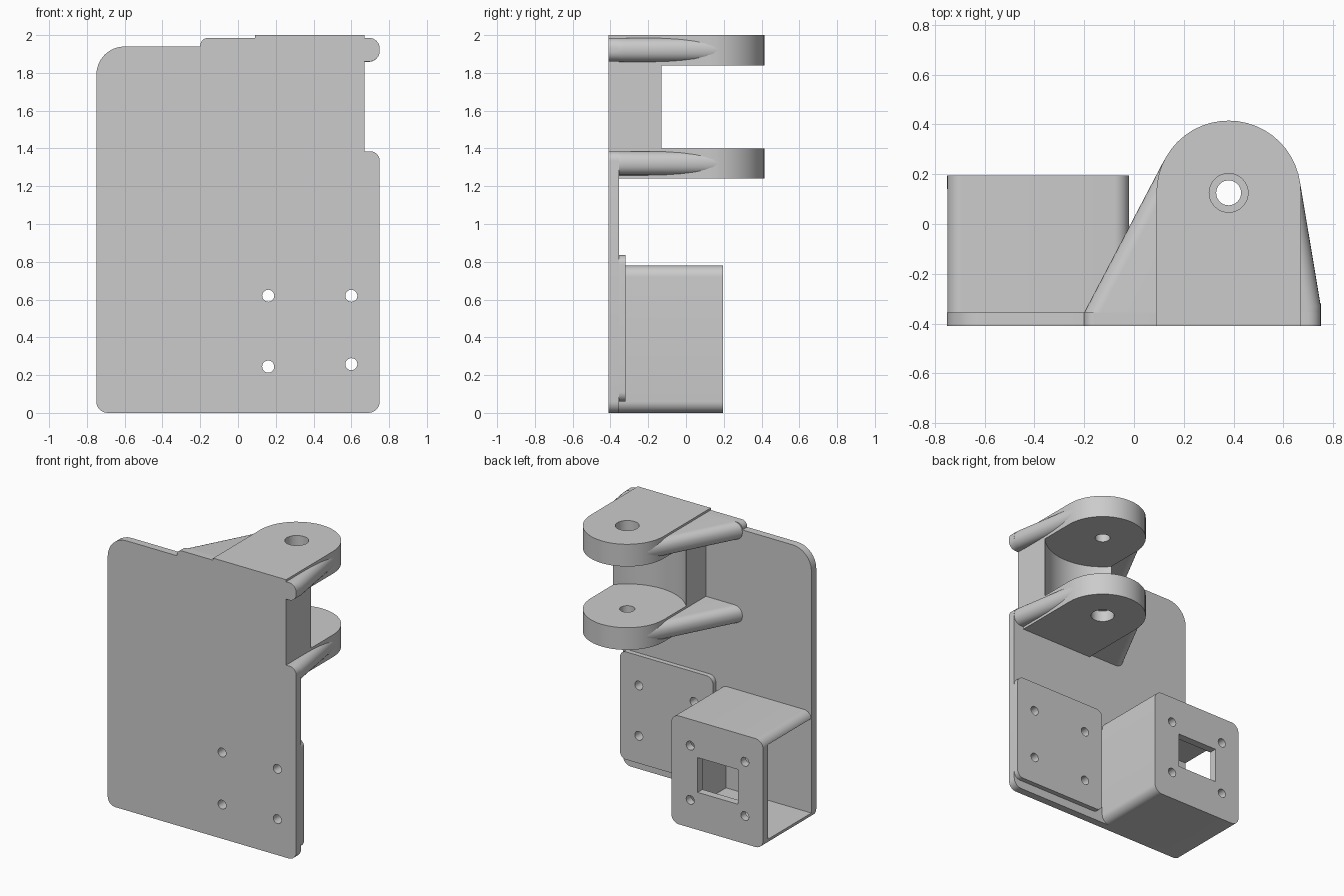
import bpy, bmesh, math
from mathutils import Vector

if "Cube" in bpy.data.objects:
    bpy.data.objects.remove(bpy.data.objects["Cube"])

FRONT, FACE, BACK = -0.41, -0.355, 0.195     # plate front, plate rear, housing rear
HX, HY, HR = 0.38, 0.125, 0.29               # hinge axis and lug radius


def arc(cx, cy, r, a0, a1, n):
    return [(cx + r * math.cos(math.radians(a0 + (a1 - a0) * i / n)),
             cy + r * math.sin(math.radians(a0 + (a1 - a0) * i / n))) for i in range(n + 1)]


def rounded(pts, n=8):
    """Polygon from (u, v[, radius]) corners."""
    out = []
    for i, p in enumerate(pts):
        if len(p) == 2:
            out.append(p)
            continue
        c = Vector(p[:2])
        a = (Vector(pts[i - 1][:2]) - c).normalized()
        b = (Vector(pts[(i + 1) % len(pts)][:2]) - c).normalized()
        ctr = c + (a + b) * p[2]             # right-angle corners
        for k in range(n + 1):
            t = math.pi / 2 * k / n
            out.append(tuple(ctr - b * p[2] * math.cos(t) - a * p[2] * math.sin(t)))
    return out


def rect(u0, v0, u1, v1, r=None):
    c = [(u0, v0), (u1, v0), (u1, v1), (u0, v1)]
    return rounded([p + (r,) for p in c]) if r else c


def prism(name, pts, axis, lo, hi, bevel=None):
    """Extrude a profile along y (profile is x,z) or z (profile is x,y)."""
    bm = bmesh.new()
    place = (lambda p, t: (p[0], t, p[1])) if axis == 'y' else (lambda p, t: (p[0], p[1], t))
    base = bm.faces.new([bm.verts.new(place(p, lo)) for p in pts])
    res = bmesh.ops.extrude_face_region(bm, geom=[base])
    shift = Vector(place((0, 0), hi - lo))
    for v in res['geom']:
        if isinstance(v, bmesh.types.BMVert):
            v.co += shift
    bmesh.ops.recalc_face_normals(bm, faces=bm.faces)
    if bevel:
        r, test = bevel
        edges = [e for e in bm.edges
                 if abs(e.verts[0].co.z - e.verts[1].co.z) < 1e-5 and test(e)]
        bmesh.ops.bevel(bm, geom=edges, offset=r, segments=6, profile=0.5, affect='EDGES')
    me = bpy.data.meshes.new(name)
    bm.to_mesh(me)
    bm.free()
    ob = bpy.data.objects.new(name, me)
    bpy.context.collection.objects.link(ob)
    return ob


def cut(ob, *cutters):
    """Subtract prisms given as (profile, axis, lo, hi)."""
    bpy.context.view_layer.objects.active = ob
    for c in cutters:
        tool = prism('cutter', *c)
        tool.hide_render = True
        m = ob.modifiers.new('cut', 'BOOLEAN')
        m.operation, m.solver, m.object = 'DIFFERENCE', 'EXACT', tool
        bpy.ops.object.modifier_apply(modifier=m.name)
        bpy.data.objects.remove(tool, do_unlink=True)


def circle(x, y, r, n=32):
    return arc(x, y, r, 0, 360, n)[:-1]


# Mounting plate with stepped outline where the lugs join
outline = rounded([(-.75, 0, .06), (.75, 0, .06), (.75, 1.385, .05), (.67, 1.385),
                   (.67, 1.86), (.75, 1.86, .055), (.75, 1.985, .055), (.67, 1.985),
                   (.67, 2), (.09, 2), (.09, 1.985), (-.2, 1.985, .04),
                   (-.2, 1.94), (-.75, 1.94, .15)])
plate = prism('mounting_plate', outline, 'y', FRONT, FACE)

# Raised pad, bolt holes pass through pad and plate
pad = prism('bolt_pad', rect(.01, .06, .75, .835, .05), 'y', FACE, -.32)
bolts = [(circle(x, z, .032, 20), 'y', -.5, -.2)
         for x, z in ((.16, .62), (.6, .62), (.16, .245), (.6, .258))]
cut(plate, *bolts)
cut(pad, *bolts)

# Housing, open on the left, window and screw holes in its rear wall
housing = prism('housing', rect(-.75, 0, -.02, .78, .06), 'y', FACE, BACK)
cut(housing, (rect(-.85, .05, -.07, .73), 'y', -.5, BACK - .055),
    (rect(-.55, .27, -.23, .52), 'y', 0, .4),
    *[(circle(x, z, .032, 20), 'y', 0, .4) for x in (-.605, -.17) for z in (.2, .59)])

# Hinge lugs with side gussets; counterbores face outward
lug_shape = [(HX - HR, FACE), (HX + HR, FACE)] + arc(HX, HY, HR, 0, 180, 24)
gusset_shape = [(-.2, FACE), (HX, FACE), (.75, FACE), (.75, -.33), (.666, .172),
                (HX, -.05), (.123, .26)]


def outer_edge(e):
    xs = sorted(v.co.x for v in e.verts)
    ys = sorted(v.co.y for v in e.verts)
    left = xs[0] < -.19 and ys[1] > .2
    right = xs[0] > .6
    return left or right


for label, z, bore in (('upper', 1.84, (1.92, 2.1)), ('lower', 1.24, (1.1, 1.32))):
    lug = prism(label + '_lug', lug_shape, 'z', z, z + .16)
    gusset = prism(label + '_gusset', gusset_shape, 'z', z + .018, z + .145, (.058, outer_edge))
    cut(lug, (circle(HX, HY, .05), 'z', z - .1, z + .3), (circle(HX, HY, .078), 'z', *bore))

# Block between the lugs, hollowed around the hinge axis
half = math.degrees(math.acos(HR / .386))
block_shape = [(HX - HR, FACE), (HX + HR, FACE)] + arc(HX, HY, .386, -half, half - 180, 24)
prism('hinge_block', block_shape, 'z', 1.4, 1.84)

# Smooth curved walls, keep edges sharp
bpy.ops.object.select_all(action='SELECT')
bpy.context.view_layer.objects.active = plate
bpy.ops.object.shade_smooth_by_angle(angle=math.radians(30))
